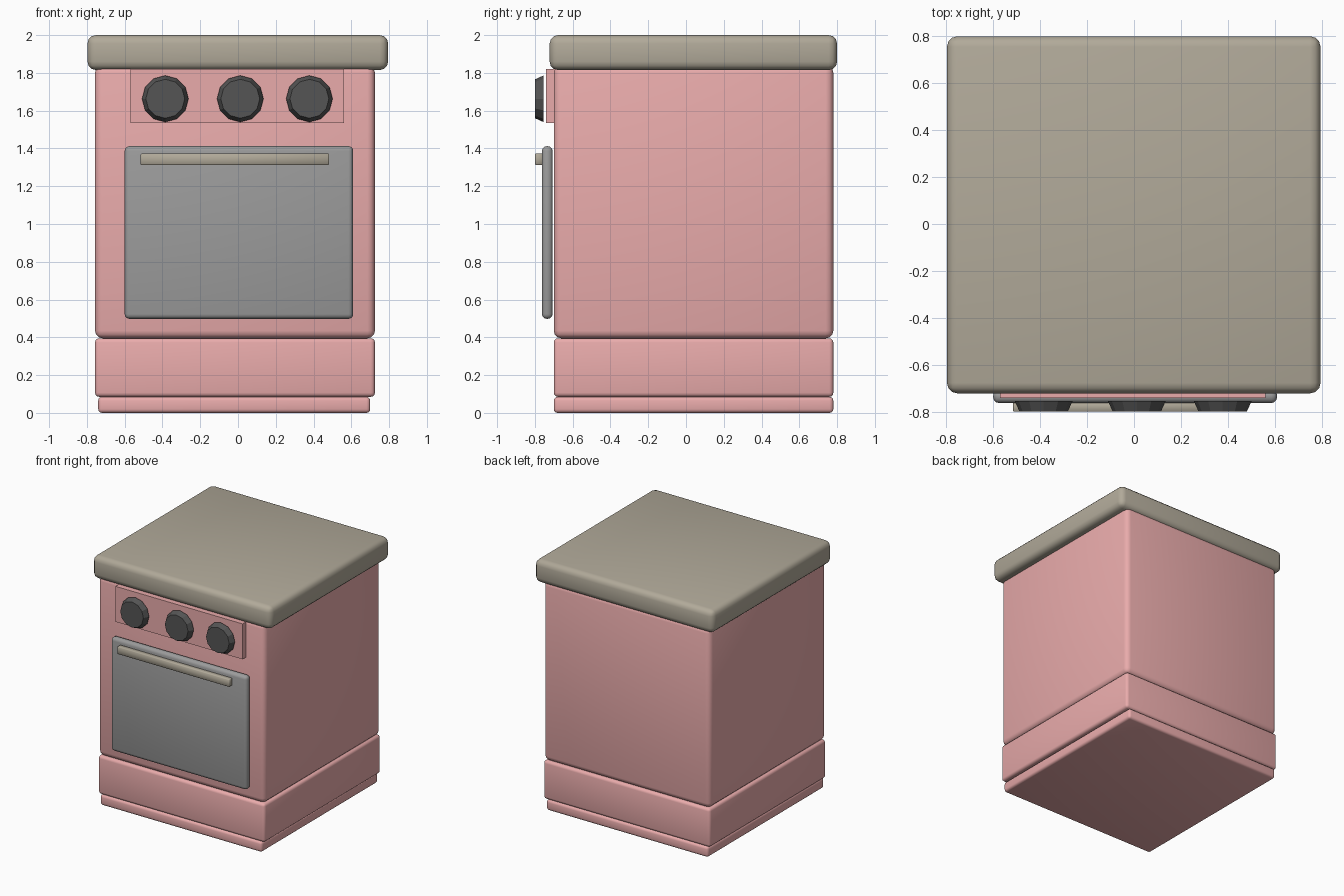
import bpy, math

if "Cube" in bpy.data.objects:
    bpy.data.objects.remove(bpy.data.objects["Cube"])


def material(name, rgb):
    m = bpy.data.materials.new(name)
    m.diffuse_color = (*rgb, 1)
    m.use_nodes = True
    m.node_tree.nodes["Principled BSDF"].inputs["Base Color"].default_value = m.diffuse_color
    return m


PINK = material("pink_enamel", (0.82, 0.41, 0.41))
STONE = material("stone", (0.44, 0.40, 0.32))
DARK = material("dark_plastic", (0.09, 0.09, 0.09))
GREY = material("grey_metal", (0.33, 0.33, 0.33))


def box(name, x, y, z, bevel, mat, segments=3):
    """Box from (min, max) ranges with optional rounded edges."""
    bpy.ops.mesh.primitive_cube_add(size=1, location=[(a + b) / 2 for a, b in (x, y, z)])
    ob = bpy.context.object
    ob.name = name
    ob.scale = [b - a for a, b in (x, y, z)]
    bpy.ops.object.transform_apply(location=False, rotation=False, scale=True)
    ob.data.materials.append(mat)
    if bevel:
        mod = ob.modifiers.new("round", 'BEVEL')
        mod.width = bevel
        mod.segments = segments
        bpy.ops.object.modifier_apply(modifier=mod.name)
        bpy.ops.object.shade_smooth_by_angle(angle=math.radians(50))
    return ob


# Cabinet stack
depth = (-0.70, 0.78)
box("plinth", (-0.74, 0.70), depth, (0.0, 0.085), 0.02, PINK)
box("drawer", (-0.757, 0.725), depth, (0.085, 0.395), 0.022, PINK)
box("oven_body", (-0.757, 0.725), depth, (0.395, 1.84), 0.04, PINK)
box("worktop", (-0.797, 0.795), (-0.722, 0.80), (1.815, 2.0), 0.045, STONE)

# Front fittings
box("control_panel", (-0.57, 0.56), (-0.742, -0.69), (1.535, 1.82), 0, PINK)
box("oven_door", (-0.60, 0.61), (-0.763, -0.706), (0.498, 1.412), 0.025, GREY)
box("door_handle", (-0.515, 0.482), (-0.80, -0.758), (1.312, 1.372), 0.004, STONE, 1)

# Twelve-sided tapered knobs
for i, x in enumerate((-0.385, 0.012, 0.378)):
    bpy.ops.mesh.primitive_cone_add(vertices=12, radius1=0.123, radius2=0.103, depth=0.044,
                                    location=(x, -0.777, 1.663),
                                    rotation=(math.radians(90), 0, 0))
    knob = bpy.context.object
    knob.name = f"knob_{i + 1}"
    knob.data.materials.append(DARK)
